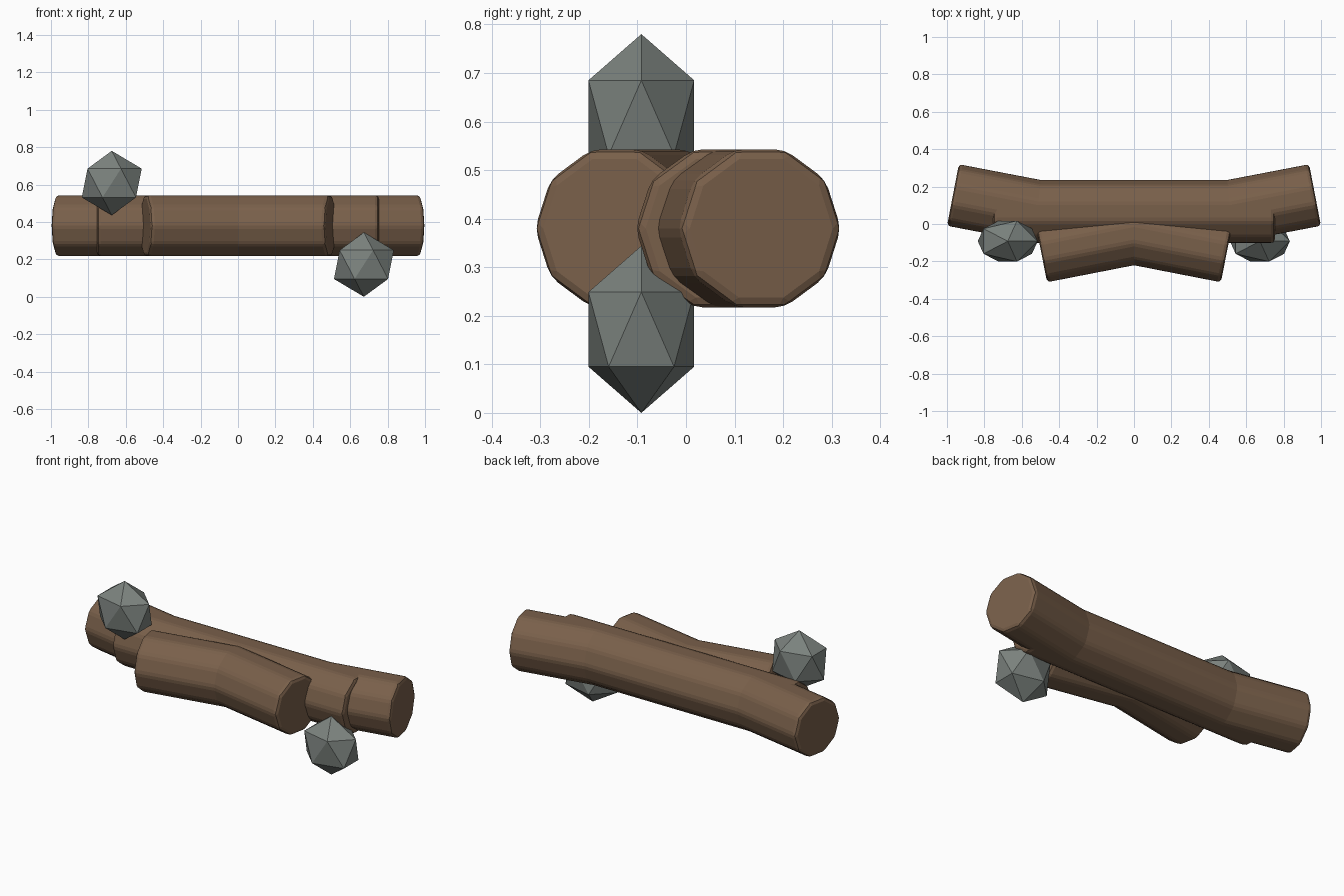
import bpy, bmesh, math
from mathutils import Vector

if "Cube" in bpy.data.objects:
    bpy.data.objects.remove(bpy.data.objects["Cube"])

SIDES = 10
RADIUS = 0.171
LOG_Z = 0.38


def material(name, colour):
    m = bpy.data.materials.new(name)
    m.diffuse_color = (*colour, 1)
    m.use_nodes = True
    m.node_tree.nodes["Principled BSDF"].inputs["Base Color"].default_value = m.diffuse_color
    return m


wood = material("wood", (0.19, 0.115, 0.068))
stone = material("stone", (0.2, 0.225, 0.21))


def log(name, path):
    """Ten-sided log swept along a flat x/y path, mitred at bends, edges rounded."""
    pts = [Vector((x, y, LOG_Z)) for x, y in path]
    bm = bmesh.new()
    rings = []
    for i, p in enumerate(pts):
        before = (p - pts[i - 1]).normalized() if i else None
        after = (pts[i + 1] - p).normalized() if i < len(pts) - 1 else None
        t = ((before or after) + (after or before)).normalized()
        side = Vector((-t.y, t.x, 0)) / t.dot(after or before)
        ring = []
        for k in range(SIDES):
            a = 2 * math.pi * k / SIDES
            ring.append(bm.verts.new(p + RADIUS * (side * math.cos(a) + Vector((0, 0, math.sin(a))))))
        rings.append(ring)
    for r, s in zip(rings, rings[1:]):
        for k in range(SIDES):
            n = (k + 1) % SIDES
            bm.faces.new((r[k], r[n], s[n], s[k]))
    bm.faces.new(rings[0])
    bm.faces.new(rings[-1])
    bmesh.ops.recalc_face_normals(bm, faces=bm.faces)
    mesh = bpy.data.meshes.new(name)
    bm.to_mesh(mesh)
    bm.free()
    ob = bpy.data.objects.new(name, mesh)
    bpy.context.collection.objects.link(ob)
    mesh.materials.append(wood)
    bevel = ob.modifiers.new("rounded_edges", 'BEVEL')
    bevel.width = 0.02
    bevel.segments = 2
    bevel.limit_method = 'ANGLE'
    bevel.angle_limit = math.radians(30)


def rock(name, x, z):
    """Flattened icosahedron."""
    bpy.ops.mesh.primitive_ico_sphere_add(subdivisions=1, radius=1, location=(x, -0.092, z))
    ob = bpy.context.object
    ob.name = name
    ob.scale = (0.179, 0.128, 0.172)
    ob.data.materials.append(stone)


# Three overlapping logs, back to front
log("back_log", [(-0.968, 0.155), (-0.515, 0.068), (0.515, 0.068), (0.968, 0.155)])
log("middle_log", [(-0.753, 0.067), (0.753, 0.067)])
log("front_log", [(-0.497, -0.147), (0, -0.05), (0.497, -0.147)])

# Two rocks, one on top and one underneath
rock("upper_rock", -0.675, 0.608)
rock("lower_rock", 0.673, 0.172)
